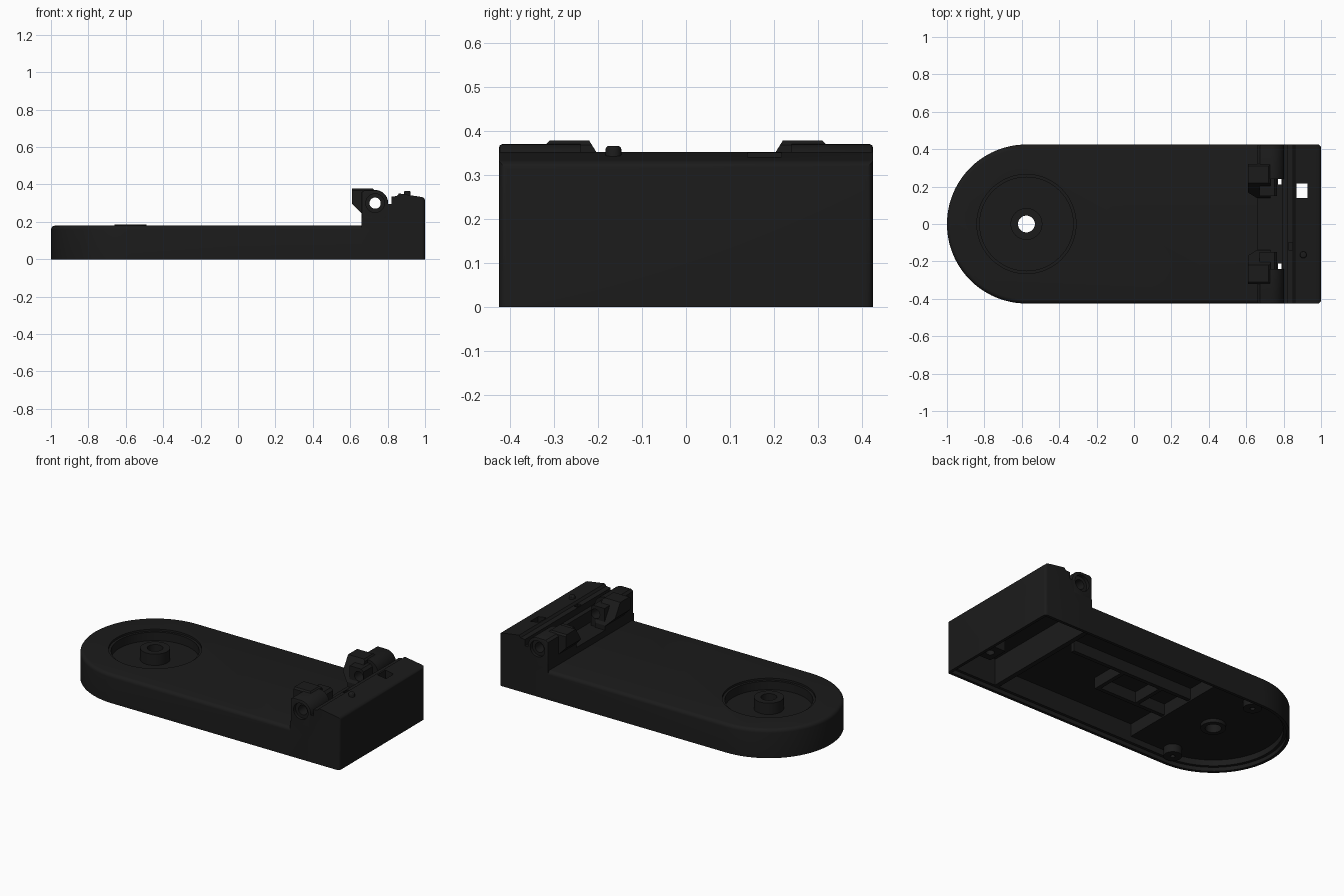
import bpy, bmesh, math

if "Cube" in bpy.data.objects:
    bpy.data.objects.remove(bpy.data.objects["Cube"])

black = bpy.data.materials.new("charcoal plastic")
black.diffuse_color = (0.011, 0.011, 0.011, 1)
black.use_nodes = True
black.node_tree.nodes["Principled BSDF"].inputs["Base Color"].default_value = black.diffuse_color


def finish(name, bm):
    bmesh.ops.recalc_face_normals(bm, faces=bm.faces)
    me = bpy.data.meshes.new(name)
    bm.to_mesh(me)
    bm.free()
    me.materials.append(black)
    ob = bpy.data.objects.new(name, me)
    bpy.context.collection.objects.link(ob)
    return ob


def prism(name, pts, axis, lo, hi, bevel=0, pick=None, segs=4):
    """Extrude a 2D outline along an axis, optionally rounding picked edges."""
    def place(a, b, c):
        return {'x': (c, a, b), 'y': (a, c, b), 'z': (a, b, c)}[axis]
    bm = bmesh.new()
    low = [bm.verts.new(place(a, b, lo)) for a, b in pts]
    high = [bm.verts.new(place(a, b, hi)) for a, b in pts]
    n = len(pts)
    bm.faces.new(low)
    bm.faces.new(high[::-1])
    for i in range(n):
        j = (i + 1) % n
        bm.faces.new((low[i], high[i], high[j], low[j]))
    bmesh.ops.recalc_face_normals(bm, faces=bm.faces)
    if bevel:
        edges = [e for e in bm.edges if pick(e.verts[0].co, e.verts[1].co)]
        bmesh.ops.bevel(bm, geom=edges, offset=bevel, segments=segs, profile=0.5, affect='EDGES')
    return finish(name, bm)


def box(name, x0, x1, y0, y1, z0, z1):
    return prism(name, [(x0, y0), (x1, y0), (x1, y1), (x0, y1)], 'z', z0, z1)


def arc(cx, cy, r, a0, a1, n):
    return [(cx + r * math.cos(math.radians(a0 + (a1 - a0) * i / n)),
             cy + r * math.sin(math.radians(a0 + (a1 - a0) * i / n))) for i in range(n + 1)]


def disc(name, cx, cy, r, lo, hi, axis='z', n=64):
    return prism(name, arc(cx, cy, r, 0, 360, n)[:-1], axis, lo, hi)


def boolean(ob, other, op='DIFFERENCE'):
    m = ob.modifiers.new("cut", 'BOOLEAN')
    m.object, m.operation, m.solver = other, op, 'EXACT'
    bpy.context.view_layer.objects.active = ob
    bpy.ops.object.modifier_apply(modifier=m.name)
    bpy.data.objects.remove(other)


def stadium(inset, x_end):
    """Outline with a round left end and a straight right end."""
    return [(x_end, -0.425 + inset), (x_end, 0.425 - inset)] + \
        arc(-0.575, 0, 0.425 - inset, 90, 270, 48)


HX = -0.575   # centre of the round well
CEIL = 0.14   # underside of the deck

# Deck with rounded top edge
body = prism("body", stadium(0, 0.75), 'z', 0, 0.18, 0.022,
             lambda a, b: min(a.z, b.z) > 0.17 and min(a.x, b.x) < 0.74)

# Raised rear block
block = prism("rear_block",
              [(0.66, 0), (1, 0), (1, 0.33), (0.86, 0.352), (0.85, 0.338), (0.82, 0.335),
               (0.82, 0.295), (0.79, 0.295), (0.79, 0.22), (0.66, 0.22)],
              'y', -0.425, 0.425, 0.018,
              lambda a, b: min(a.x, b.x) > 0.99 and max(a.z, b.z) > 0.1)
boolean(body, block, 'UNION')

# Well, underside cavities and openings
cutters = [
    disc("well_rim", HX, 0, 0.265, 0.168, 0.25, n=96),
    disc("well", HX, 0, 0.25, 0.115, 0.25, n=96),
    prism("plate_ledge", stadium(0.018, 0.982), 'z', -0.1, 0.025),
    prism("round_cavity", stadium(0.035, -0.29), 'z', -0.1, 0.062),
    box("main_cavity", -0.305, 0.65, -0.39, 0.39, -0.1, CEIL),
    box("rear_cavity", 0.68, 0.967, -0.39, 0.39, -0.1, 0.19),
    box("rear_high_cavity", 0.84, 0.967, -0.39, 0.39, -0.1, 0.30),
    disc("hub_bore", HX, 0, 0.07, -0.1, 0.3),
    box("square_opening", 0.87, 0.928, 0.14, 0.217, -0.1, 0.5),
    box("small_slot", 0.825, 0.848, -0.14, -0.10, 0.32, 0.5),
]
for s in (-1, 1):
    cutters.append(box("cable_slot", 0.77, 0.789, *sorted((s * 0.21, s * 0.24)), -0.1, 0.28))
for c in cutters:
    boolean(body, c)

# Hub tube in the well, with a stem below
hub = disc("hub", HX, 0, 0.085, 0.114, 0.186)
boolean(hub, disc("hub_hole", HX, 0, 0.045, -0.1, 0.3))
stem = disc("hub_stem", HX, 0, 0.071, 0.04, 0.12)
boolean(stem, disc("stem_hole", HX, 0, 0.045, -0.1, 0.3))

# Hinge arms, knuckles and tabs on both sides
AX = 0.733
for s, side in ((-1, "front"), (1, "back")):
    def span(a, b):
        return sorted((s * a, s * b))
    arm = prism("hinge_arm_" + side,
                [(0.66, 0.2), (0.803, 0.2)] + arc(AX, 0.30, 0.07, 0, 90, 16)
                + [(0.675, 0.37), (0.66, 0.358)],
                'y', *span(0.24, 0.425), 0.008,
                lambda a, b: min(abs(a.y), abs(b.y)) > 0.42 and max(a.z, b.z) > 0.29, 2)
    knuckle = prism("hinge_knuckle_" + side,
                    [(0.67, 0.2), (0.765, 0.2), (0.765, 0.335), (0.75, 0.35), (0.67, 0.35)],
                    'y', *span(0.15, 0.25))
    tab = prism("hinge_tab_" + side,
                [(s * y, z) for y, z in ((0.14, 0.2), (0.32, 0.2), (0.32, 0.368),
                                         (0.31, 0.378), (0.22, 0.378), (0.14, 0.25))],
                'x', 0.61, 0.73)
    boolean(tab, prism("tab_undercut", [(0.5, 0.1), (0.66, 0.1), (0.66, 0.245), (0.61, 0.295),
                                        (0.5, 0.405)], 'y', -0.5, 0.5))
    boolean(tab, prism("tab_top_slope", [(0.72, 0.378), (0.9, 0.2), (0.9, 0.5), (0.72, 0.5)],
                       'y', -0.5, 0.5))
    boolean(arm, disc("counterbore", AX, 0.30, 0.05, *span(0.405, 0.5), 'y', 32))
    for part in (arm, knuckle, tab):
        boolean(part, disc("axle_hole", AX, 0.30, 0.03, -0.6, 0.6, 'y', 32))

# Locating pin on the rear block
prism("pin", arc(0.905, -0.165, 0.018, 0, 360, 24)[:-1], 'z', 0.30, 0.366, 0.008,
      lambda a, b: min(a.z, b.z) > 0.36, 3)

# Underside: pin housing, screw bosses and stiffening rails
housing = box("pin_housing", 0.85, 0.97, -0.23, -0.10, 0.05, 0.31)
boolean(housing, disc("housing_bore", 0.905, -0.165, 0.025, 0, 0.2, n=24))
for s, side in ((-1, "front"), (1, "back")):
    boss = disc("screw_boss_" + side, -0.57, s * 0.345, 0.052, 0.012, 0.07, n=32)
    boolean(boss, disc("screw_hole", -0.57, s * 0.345, 0.014, 0, 0.05, n=16))
box("long_rail", -0.31, 0.54, 0.10, 0.125, 0.07, CEIL + 0.01)
box("short_rail", -0.31, 0.18, -0.125, -0.10, 0.07, CEIL + 0.01)
box("cross_rail_inner", 0.155, 0.18, -0.11, 0.11, 0.07, CEIL + 0.01)
box("cross_rail_outer", -0.12, -0.095, -0.11, 0.11, 0.07, CEIL + 0.01)

# Smooth curved surfaces while keeping edges crisp
for ob in bpy.context.scene.objects:
    ob.select_set(True)
bpy.context.view_layer.objects.active = body
bpy.ops.object.shade_smooth_by_angle(angle=math.radians(30))
